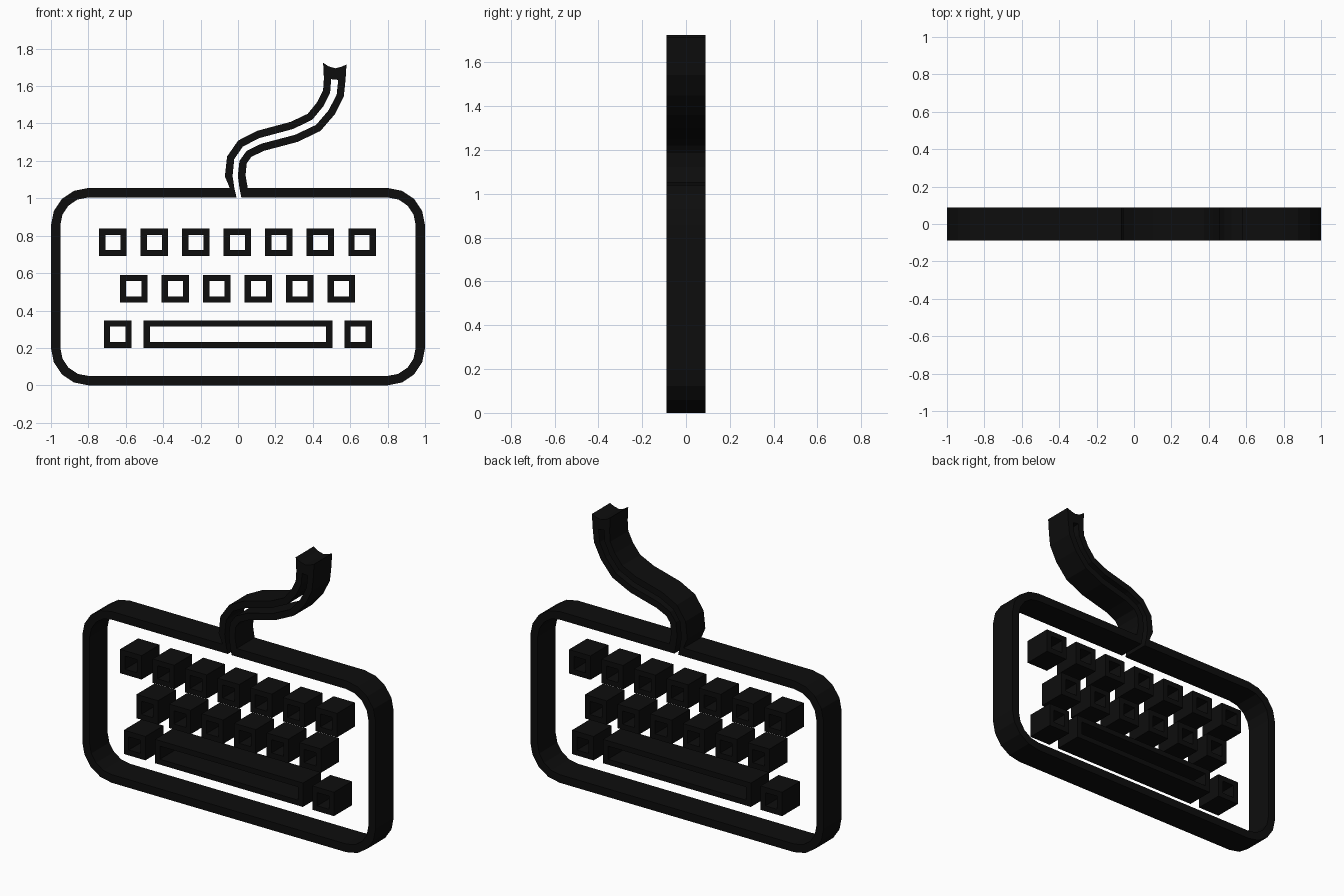
import bpy, bmesh, math
from mathutils import Matrix, Vector

cube = bpy.data.objects.get("Cube")
if cube:
    bpy.data.objects.remove(cube, do_unlink=True)

HALF_DEPTH = 0.088

black = bpy.data.materials.new("near_black")
black.use_nodes = True
colour = (0.004, 0.004, 0.004, 1)
black.diffuse_color = colour
black.node_tree.nodes["Principled BSDF"].inputs["Base Color"].default_value = colour


def plate(name, outer, inner):
    """Extrude the area between two x-z outlines through the depth."""
    curve = bpy.data.curves.new(name, "CURVE")
    curve.dimensions = "2D"
    curve.fill_mode = "BOTH"
    curve.extrude = HALF_DEPTH
    for loop in (outer, inner):
        spline = curve.splines.new("POLY")
        spline.points.add(len(loop) - 1)
        for point, (x, z) in zip(spline.points, loop):
            point.co = (x, z, 0, 1)
        spline.use_cyclic_u = True
        spline.use_smooth = False
    helper = bpy.data.objects.new(name + "_outline", curve)
    bpy.context.collection.objects.link(helper)
    graph = bpy.context.evaluated_depsgraph_get()
    mesh = bpy.data.meshes.new_from_object(helper.evaluated_get(graph))
    bpy.data.objects.remove(helper, do_unlink=True)
    mesh.name = name
    # Stand the plate upright and weld its caps to its walls
    bm = bmesh.new()
    bm.from_mesh(mesh)
    bm.transform(Matrix.Rotation(math.pi / 2, 4, "X"))
    bmesh.ops.remove_doubles(bm, verts=bm.verts, dist=0.0001)
    bmesh.ops.recalc_face_normals(bm, faces=bm.faces)
    for face in bm.faces:
        face.smooth = False
        face.material_index = 0
    bm.to_mesh(mesh)
    bm.free()
    mesh.materials.clear()
    mesh.materials.append(black)
    obj = bpy.data.objects.new(name, mesh)
    bpy.context.collection.objects.link(obj)
    return obj


def rectangle(x, z, w, h):
    return [(x + a * w / 2, z + b * h / 2)
            for a, b in ((-1, -1), (1, -1), (1, 1), (-1, 1))]


def rounded_outline(inset):
    """Rounded body outline, running clockwise from top centre."""
    loop = []
    for sx, z, start in ((1, 0.855, 90), (1, 0.2, 0), (-1, 0.2, -90), (-1, 0.855, 180)):
        for step in range(5):
            a = math.radians(start - step * 22.5)
            r = 0.2 - inset
            loop.append((sx * 0.8 + r * math.cos(a), z + r * math.sin(a)))
    return loop


# Cable centre line, leaving the top of the body
path = [Vector(p) for p in (
    (0.003, 1.055), (-0.015, 1.12), (-0.006, 1.205), (0.036, 1.265),
    (0.12, 1.307), (0.3, 1.355), (0.407, 1.406), (0.471, 1.482),
    (0.51, 1.56), (0.517, 1.635))]


def offset(points, distance, widen):
    """Shift a path sideways, widening it gradually towards its end."""
    result = []
    for i, p in enumerate(points):
        along = points[min(i + 1, len(points) - 1)] - points[max(i - 1, 0)]
        side = Vector((along.y, -along.x)).normalized()
        result.append(tuple(p + side * distance * (1 + widen * i / len(points))))
    return result


# Body outline and hollow cable as one continuous band
left = offset(path, -0.055, 0.06)
right = offset(path, 0.055, 0.06)
left[0], right[0] = (-0.044, 1.055), (0.052, 1.055)
cable_end = [(0.455, 1.725), (0.485, 1.705), (0.52, 1.695), (0.55, 1.702), (0.58, 1.715)]
outer = left + cable_end + right[::-1] + rounded_outline(0)

slit_path = [Vector((0.006, 1.005)), Vector((-0.006, 1.055))] + path[1:]
slit_left = offset(slit_path, -0.013, 0.5)
slit_right = offset(slit_path, 0.013, 0.5)
slit_left[0], slit_right[0] = (-0.008, 1.005), (0.018, 1.005)
inner = slit_left + slit_right[::-1] + rounded_outline(0.05)
plate("frame_and_cable", outer, inner)

# Hollow keys, row by row
BORDER = 0.033


def key(name, x, z, width):
    plate(name, rectangle(x, z, width, 0.147),
          rectangle(x, z, width - 2 * BORDER, 0.147 - 2 * BORDER))


for i in range(7):
    key(f"top_key_{i + 1}", (i - 3) * 0.222 - 0.003, 0.764, 0.147)
for i in range(6):
    key(f"middle_key_{i + 1}", (i - 2.5) * 0.222 - 0.002, 0.516, 0.147)
key("bottom_left_key", 0.642, 0.273, 0.147)
key("bottom_right_key", -0.643, 0.273, 0.147)
key("space_bar", 0, 0.273, 1.008)
